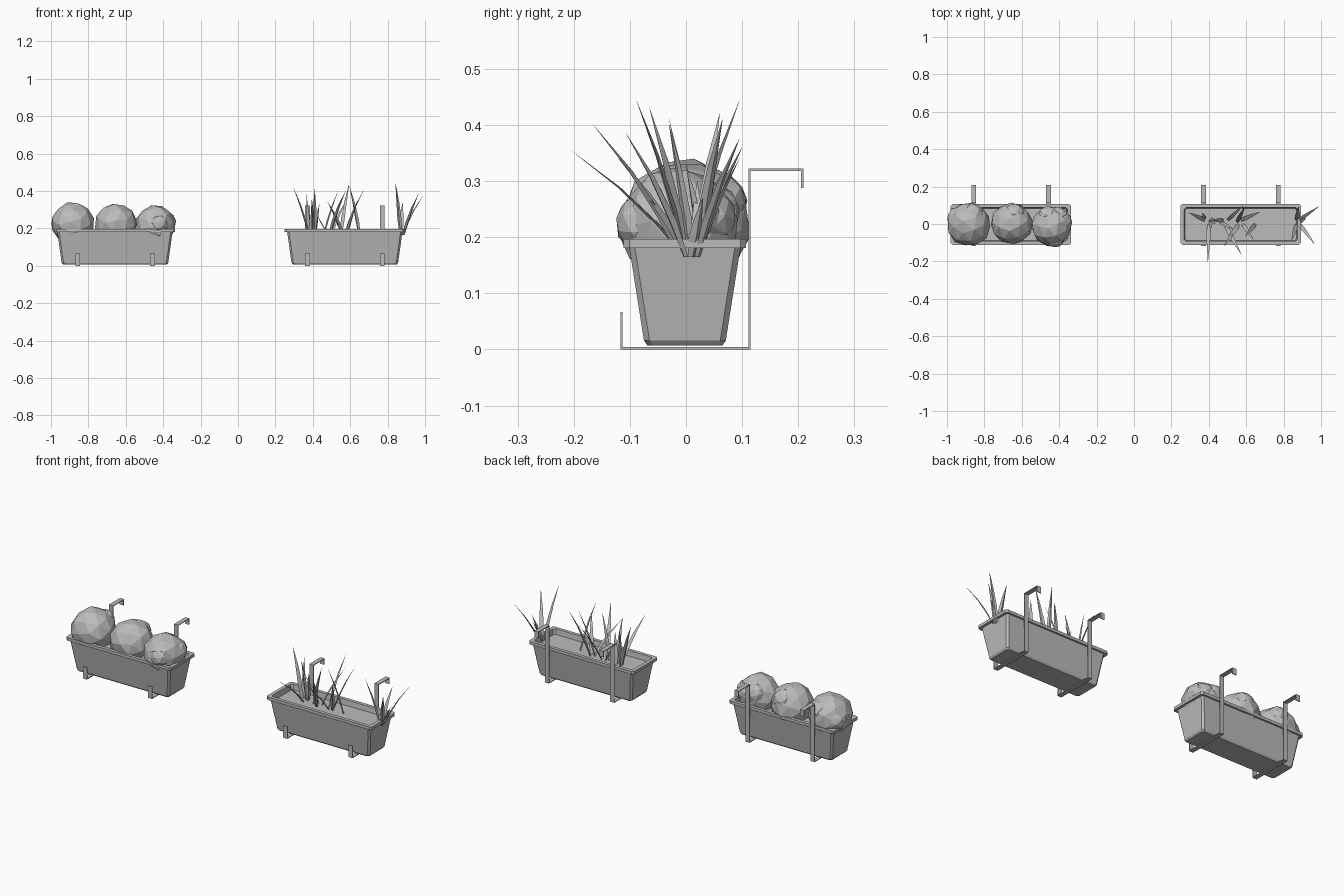
import bpy, bmesh, random
from mathutils import Vector, Euler

random.seed(4)
if "Cube" in bpy.data.objects:
    bpy.data.objects.remove(bpy.data.objects["Cube"])

grey = bpy.data.materials.new("light grey")
grey.use_nodes = True
colour = (0.5, 0.5, 0.5, 1)
grey.diffuse_color = colour
grey.node_tree.nodes["Principled BSDF"].inputs["Base Color"].default_value = colour


def finish(name, bm):
    bmesh.ops.recalc_face_normals(bm, faces=bm.faces)
    mesh = bpy.data.meshes.new(name)
    bm.to_mesh(mesh)
    bm.free()
    mesh.materials.append(grey)
    obj = bpy.data.objects.new(name, mesh)
    bpy.context.collection.objects.link(obj)
    return obj


def loft(bm, rings):
    """Skin a list of point rings and cap both ends."""
    loops = [[bm.verts.new(p) for p in ring] for ring in rings]
    n = len(loops[0])
    for a, b in zip(loops, loops[1:]):
        for i in range(n):
            j = (i + 1) % n
            bm.faces.new((a[i], a[j], b[j], b[i]))
    bm.faces.new(loops[0])
    bm.faces.new(loops[-1])


def chamfered_rect(cx, hx, hy, z, c=0.01):
    pts = []
    for sx, sy in ((1, 1), (-1, 1), (-1, -1), (1, -1)):
        pair = [(sx * hx, sy * (hy - c)), (sx * (hx - c), sy * hy)]
        pts += pair if sx * sy > 0 else pair[::-1]
    return [(cx + x, y - 0.002, z) for x, y in pts]


# Tapered trough with an overhanging rim and a soil surface inside
TROUGH = [(0.277, 0.067, 0.007), (0.285, 0.073, 0.016), (0.308, 0.099, 0.181),
          (0.322, 0.109, 0.181), (0.322, 0.109, 0.197), (0.303, 0.090, 0.197),
          (0.298, 0.086, 0.168)]


def planter(name, cx):
    bm = bmesh.new()
    loft(bm, [chamfered_rect(cx, *ring) for ring in TROUGH])
    finish(name, bm)


# Flat metal strap: front hook, under the trough, up the back, over the rail
STRAP = [(-0.115, 0.067), (-0.115, 0.002), (0.113, 0.002),
         (0.113, 0.320), (0.207, 0.320), (0.207, 0.288)]


def bracket(name, x, width=0.025, t=0.002):
    bm = bmesh.new()
    rings = []
    for i, p in enumerate(STRAP):
        p = Vector(p)
        offset = Vector((0, 0))
        for a, b in zip(STRAP[max(i - 1, 0):i + 1], STRAP[i:i + 1]):
            if a != b:
                d = (Vector(b) - Vector(a)).normalized()
                offset += Vector((-d.y, d.x)) * t
        if i < len(STRAP) - 1:
            d = (Vector(STRAP[i + 1]) - p).normalized()
            offset += Vector((-d.y, d.x)) * t
        a, b = p + offset, p - offset
        w = width / 2
        rings.append([(x - w, *a), (x + w, *a), (x + w, *b), (x - w, *b)])
    loft(bm, rings)
    finish(name, bm)


# Faceted shrub: one large ball with smaller lumps breaking its surface
def shrub(name, centre, radius, lumps):
    bm = bmesh.new()
    parts = [(Vector(centre), radius)]
    parts += [(Vector(centre) + Vector(d).normalized() * radius * 0.55, radius * 0.53)
              for d in lumps]
    for pos, r in parts:
        ball = bmesh.ops.create_icosphere(bm, subdivisions=2, radius=r)["verts"]
        turn = Euler([random.uniform(0, 3) for _ in range(3)]).to_matrix()
        for v in ball:
            v.co = pos + turn @ v.co * random.uniform(0.96, 1.03)
    finish(name, bm)


# Pointed leaf with a ridge, bending outward towards its tip
def blade(bm, base, tip, width):
    base, tip = Vector(base), Vector(tip)
    lean = Vector((tip.x - base.x, tip.y - base.y, 0))
    out = lean.normalized()
    side = out.cross(Vector((0, 0, 1)))
    rings = []
    for t, w in ((0, 0.6), (0.3, 1), (0.65, 0.65), (1, 0.03)):
        c = base.lerp(tip, t) - lean * 0.35 * t * (1 - t)
        rings.append([c + side * w * width, c + out * w * width * 0.6,
                      c - side * w * width])
    loft(bm, rings)


def tuft(name, leaves):
    bm = bmesh.new()
    for bx, by, *tip in leaves:
        blade(bm, (bx, by, 0.165), tip, random.uniform(0.010, 0.013))
    finish(name, bm)


for label, cx in (("right", -0.658), ("left", 0.571)):
    planter(label + "_planter", cx)
    for end, dx in (("outer", -0.199), ("inner", 0.201)):
        bracket(f"{label}_{end}_bracket", cx + dx)

shrub("outer_shrub", (-0.882, -0.002, 0.225), 0.117, [(-1, 0.6, 0), (0.3, 0.7, 0.5)])
shrub("middle_shrub", (-0.653, 0.004, 0.222), 0.112, [(0.2, 0.7, 0.6)])
shrub("inner_shrub", (-0.440, -0.012, 0.218), 0.108,
      [(1, 0.45, 0.3), (0.7, 0.9, 0.35), (-0.3, 0.8, 0.4), (0.2, -0.8, 0.1)])

tuft("outer_grass", [
    (0.38, 0.02, 0.295, 0.06, 0.42), (0.40, 0.0, 0.395, -0.205, 0.355),
    (0.41, 0.02, 0.41, -0.03, 0.41), (0.38, 0.03, 0.365, 0.06, 0.38),
    (0.41, 0.03, 0.435, 0.0, 0.33)])
tuft("middle_grass", [
    (0.46, 0.01, 0.535, -0.03, 0.40), (0.49, -0.01, 0.575, -0.165, 0.40),
    (0.50, 0.02, 0.585, 0.10, 0.36), (0.55, 0.01, 0.595, 0.095, 0.443),
    (0.56, 0.0, 0.48, -0.12, 0.34), (0.57, 0.02, 0.675, 0.065, 0.41),
    (0.65, 0.0, 0.595, -0.065, 0.43), (0.58, 0.0, 0.64, -0.085, 0.35),
    (0.48, 0.02, 0.40, 0.02, 0.30)])
tuft("inner_grass", [
    (0.87, 0.0, 0.842, -0.088, 0.443), (0.88, 0.02, 0.99, 0.095, 0.375),
    (0.885, 0.0, 0.965, -0.107, 0.385), (0.87, 0.02, 0.88, 0.095, 0.34),
    (0.88, 0.01, 0.92, 0.03, 0.27)])
